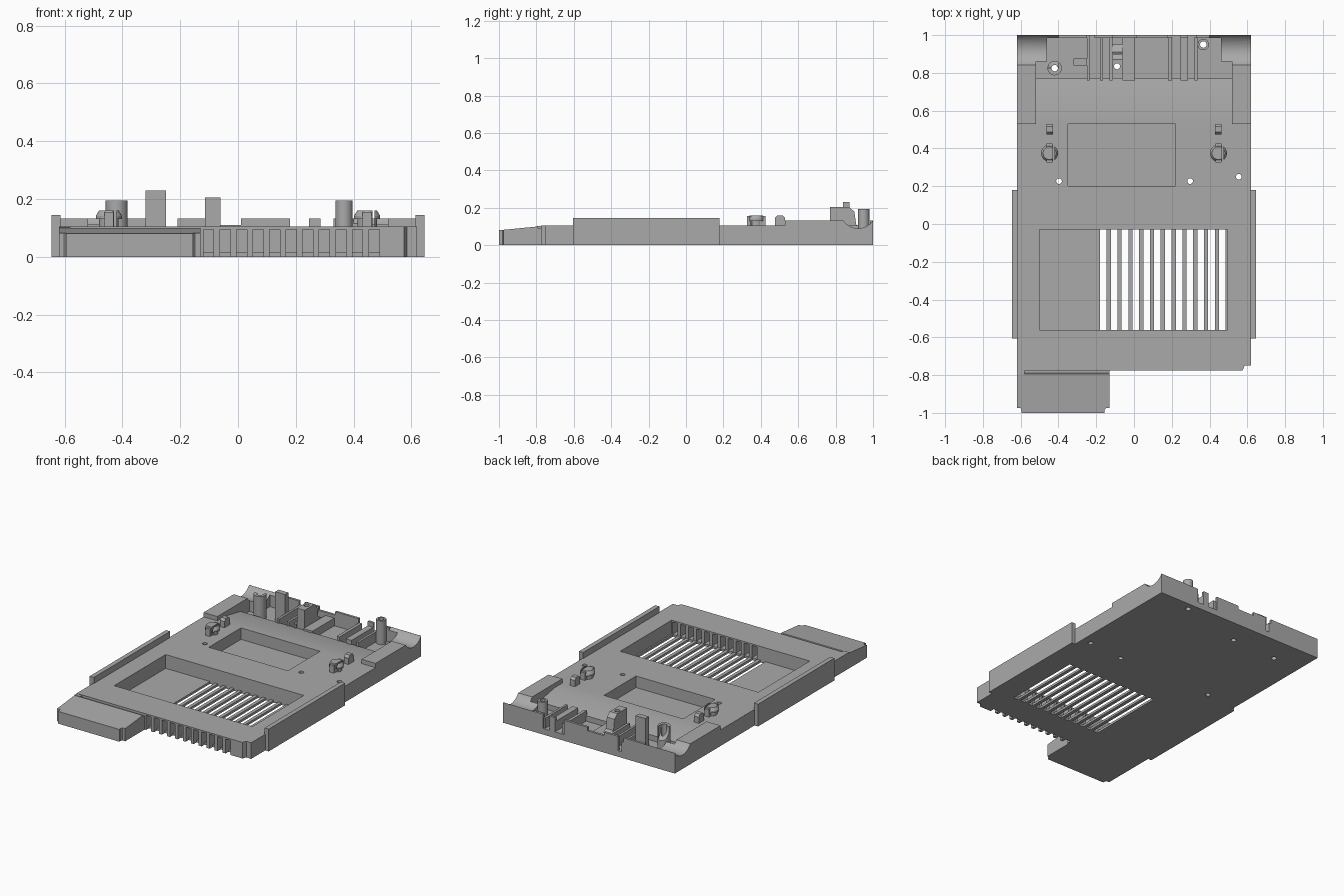
import bpy, bmesh, math
from mathutils import Matrix

if "Cube" in bpy.data.objects:
    bpy.data.objects.remove(bpy.data.objects["Cube"], do_unlink=True)

grey = bpy.data.materials.new("plain grey")
grey.use_nodes = True
COLOUR = (0.4, 0.4, 0.4, 1)
grey.diffuse_color = COLOUR
grey.node_tree.nodes["Principled BSDF"].inputs["Base Color"].default_value = COLOUR


def finish(name, bm):
    bmesh.ops.recalc_face_normals(bm, faces=bm.faces)
    me = bpy.data.meshes.new(name)
    bm.to_mesh(me)
    bm.free()
    me.materials.append(grey)
    ob = bpy.data.objects.new(name, me)
    bpy.context.scene.collection.objects.link(ob)
    return ob


def add_box(bm, x0, x1, y0, y1, z0, z1):
    m = Matrix.Translation(((x0 + x1) / 2, (y0 + y1) / 2, (z0 + z1) / 2))
    bmesh.ops.create_cube(bm, size=1, matrix=m @ Matrix.Diagonal((x1 - x0, y1 - y0, z1 - z0, 1)))


def box(name, *dims):
    bm = bmesh.new()
    add_box(bm, *dims)
    return finish(name, bm)


def cylinder(name, x, y, z0, z1, r, top=None, axis="Z"):
    bm = bmesh.new()
    rot = Matrix.Rotation(math.pi / 2, 4, "Y") if axis == "X" else Matrix()
    bmesh.ops.create_cone(bm, cap_ends=True, segments=32, radius1=r, radius2=top or r,
                          depth=z1 - z0, matrix=rot)
    ob = finish(name, bm)
    # For a cylinder along X, z0 and z1 bound x, and x is its height
    ob.data.transform(Matrix.Translation(((z0 + z1) / 2, y, x) if axis == "X" else (x, y, (z0 + z1) / 2)))
    return ob


def prism(name, pts, lo, hi, axis):
    """Extrude a profile: (x, y) along Z or (y, z) along X."""
    bm = bmesh.new()
    place = (lambda p, h: (h, p[0], p[1])) if axis == "X" else (lambda p, h: (p[0], p[1], h))
    a, b = ([bm.verts.new(place(p, h)) for p in pts] for h in (lo, hi))
    bm.faces.new(a)
    bm.faces.new(b)
    for i in range(len(pts)):
        j = (i + 1) % len(pts)
        bm.faces.new((a[i], a[j], b[j], b[i]))
    return finish(name, bm)


def combine(target, tool, operation="DIFFERENCE"):
    mod = target.modifiers.new(tool.name, "BOOLEAN")
    mod.operation, mod.solver, mod.object = operation, "EXACT", tool
    bpy.context.view_layer.update()
    dg = bpy.context.evaluated_depsgraph_get()
    me = bpy.data.meshes.new_from_object(target.evaluated_get(dg))
    target.modifiers.clear()
    target.data = me
    bpy.data.objects.remove(tool, do_unlink=True)


def smooth(ob):
    bpy.ops.object.select_all(action="DESELECT")
    ob.select_set(True)
    bpy.context.view_layer.objects.active = ob
    bpy.ops.object.shade_smooth_by_angle(angle=math.radians(35))


TOP, RIM = 0.105, 0.133

# Main plate with a stepped right front corner
tray = prism("tray", [(-0.62, -0.775), (0.575, -0.775), (0.585, -0.75), (0.62, -0.75),
                      (0.62, 1), (-0.62, 1)], 0, TOP, "Z")

# Raised blocks at the back corners, and the back band's sunken floor
for s in (-1, 1):
    xs = sorted((s * 0.52, s * 0.62))
    combine(tray, box("corner", *xs, 0.53, 1, 0.05, RIM), "UNION")
combine(tray, prism("band_cut", [(0.61, TOP), (0.61, 0.2), (1.1, 0.2), (1.1, 0.04), (0.77, 0.04), (0.77, 0.075)],
                    -0.52, 0.52, "X"))

# Large and small pockets
combine(tray, box("pocket", -0.5, 0.495, -0.56, -0.03, 0.015, 0.2))
combine(tray, box("pocket", -0.35, 0.22, 0.2, 0.53, 0.03, 0.2))

# Floor vents, front grooves and their open lower ends
bm = bmesh.new()
for i in range(12):
    x = -0.18 + 0.0573 * i
    add_box(bm, x, x + 0.035, -0.56, -0.03, -0.1, 0.05)
combine(tray, finish("vents", bm))
for zs, ys in (((0.015, 0.095), (-0.9, -0.55)), ((-0.1, 0.03), (-0.9, -0.745))):
    bm = bmesh.new()
    for i in range(11):
        x = -0.12 + 0.0573 * i
        add_box(bm, x, x + 0.036, *ys, *zs)
    combine(tray, finish("grooves", bm))

# Back wall pieces between the notches
for x0, x1, z in ((-0.53, -0.25, RIM), (-0.21, -0.11, RIM), (-0.11, 0.01, 0.11),
                  (0.01, 0.18, RIM), (0.245, 0.285, RIM), (0.33, 0.53, RIM)):
    combine(tray, box("back_wall", x0, x1, 0.985, 1, 0.03, z), "UNION")

# Ribs and seats in the back band
for x0, x1, y0, y1, z in ((-0.25, -0.235, 0.76, 1, TOP), (-0.18, -0.165, 0.76, 1, TOP),
                          (-0.13, -0.115, 0.76, 1, TOP), (-0.06, 0.005, 0.76, 0.99, 0.09),
                          (0.18, 0.2, 0.76, 0.99, TOP), (0.245, 0.285, 0.76, 0.99, TOP),
                          (0.32, 0.335, 0.76, 0.99, TOP)):
    combine(tray, box("rib", x0, x1, y0, y1, 0.02, z), "UNION")
combine(tray, box("tall_tab", -0.32, -0.25, 0.84, 0.875, 0.02, 0.23), "UNION")
combine(tray, prism("holder", [(0.77, 0.02), (0.77, 0.205), (0.87, 0.205), (0.9, 0.18), (0.91, 0.11),
                               (0.95, 0.09), (0.95, 0.02)], -0.115, -0.06, "X"), "UNION")

# Screw posts
for x, y, r in ((-0.42, 0.825, 0.038), (0.367, 0.95, 0.03)):
    combine(tray, cylinder("post", x, y, 0.02, 0.195, r), "UNION")

# Curved scoops across the back corners
for s in (-1, 1):
    combine(tray, box("scoop_shoulder", *sorted((s * 0.46, s * 0.53)), 0.86, 1, 0.02, 0.12), "UNION")
    combine(tray, cylinder("scoop", 0.185, 0.92, *sorted((s * 0.4, s * 0.7)), 0.095, axis="X"))

# Screw holes
for x, y, r in ((-0.42, 0.825, 0.017), (0.367, 0.95, 0.017), (-0.09, 0.835, 0.016),
                (-0.397, 0.227, 0.015), (0.297, 0.227, 0.015), (0.555, 0.25, 0.015)):
    combine(tray, cylinder("hole", x, y, -0.1, 0.4, r))
smooth(tray)

# Sloping tab at the front right with rounded corners
tab = prism("front_tab", [(-1, 0), (-1, 0.08), (-0.795, 0.1), (-0.79, 0.09), (-0.775, 0.09), (-0.775, 0)],
            -0.62, -0.13, "X")
bm = bmesh.new()
bm.from_mesh(tab.data)
corners = [e for e in bm.edges if all(v.co.y < -0.99 for v in e.verts)
           and abs(e.verts[0].co.z - e.verts[1].co.z) > 0.05]
bmesh.ops.bevel(bm, geom=corners, offset=0.025, segments=5, affect="EDGES")
bm.to_mesh(tab.data)
bm.free()
smooth(tab)
box("tab_bridge", -0.62, -0.58, -0.797, -0.775, 0, 0.103)

for s, side in ((-1, "right"), (1, "left")):
    # Side rails
    box(side + "_rail", *sorted((s * 0.615, s * 0.645)), -0.605, 0.18, 0, 0.145)
    # Round snap studs with a raised key
    x = s * 0.447
    for part, z0, z1, r, top in (("stem", 0.1, 0.13, 0.034, 0.034), ("collar", 0.13, 0.142, 0.045, 0.045),
                                 ("head", 0.142, 0.16, 0.045, 0.034)):
        stud = cylinder(f"{side}_stud_{part}", x, 0.375, z0, z1, r, top)
        combine(stud, box("slit", x + 0.018, x + 0.026, 0.3, 0.45, 0, 0.3))
        smooth(stud)
    box(side + "_stud_key", x - 0.016, x + 0.016, 0.325, 0.425, 0.1, 0.155)
    # Small locating peg with a chamfered top
    prism(side + "_peg", [(0.475, 0.1), (0.475, 0.145), (0.488, 0.16), (0.517, 0.16), (0.53, 0.145), (0.53, 0.1)],
          x - 0.017, x + 0.017, "X")
